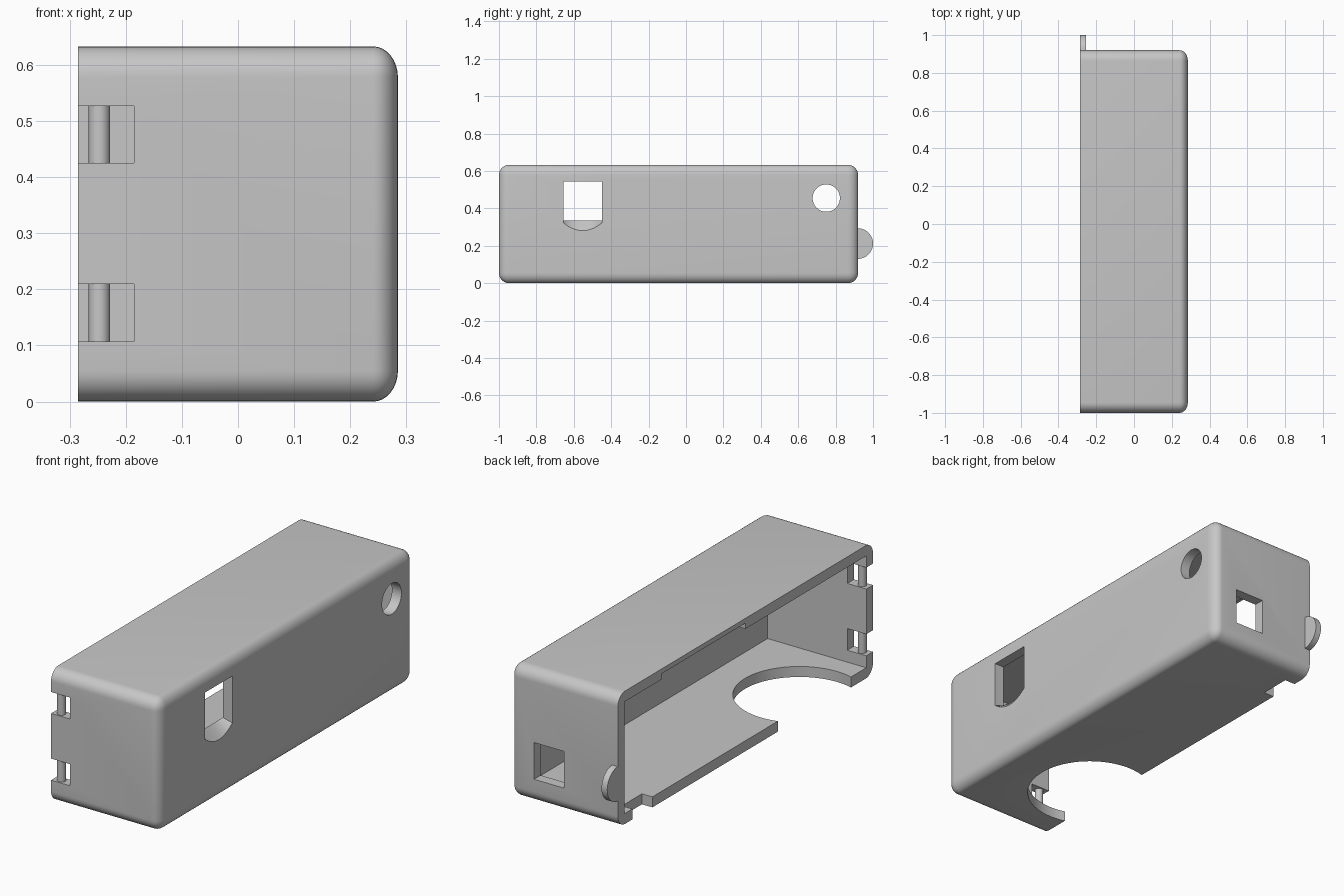
import bpy, bmesh
from math import pi, cos, sin, radians

if "Cube" in bpy.data.objects:
    bpy.data.objects.remove(bpy.data.objects["Cube"])

X0, X1 = -0.285, 0.285      # open side, closed side
Y0, Y1 = -1.0, 0.92
H = 0.633
T = 0.05                    # wall thickness
E = 0.1                     # cutter overshoot

grey = bpy.data.materials.new("plain_grey")
grey.use_nodes = True
grey.diffuse_color = (0.57, 0.57, 0.57, 1)
grey.node_tree.nodes["Principled BSDF"].inputs["Base Color"].default_value = grey.diffuse_color


def finish(name, bm):
    bmesh.ops.recalc_face_normals(bm, faces=bm.faces)
    me = bpy.data.meshes.new(name)
    bm.to_mesh(me)
    bm.free()
    me.materials.append(grey)
    ob = bpy.data.objects.new(name, me)
    bpy.context.collection.objects.link(ob)
    return ob


def loft(name, ring_a, ring_b):
    """Solid between two rings with equal point counts."""
    bm = bmesh.new()
    a = [bm.verts.new(p) for p in ring_a]
    b = [bm.verts.new(p) for p in ring_b]
    bm.faces.new(a)
    bm.faces.new(b[::-1])
    n = len(a)
    for i in range(n):
        j = (i + 1) % n
        bm.faces.new((a[j], a[i], b[i], b[j]))
    return finish(name, bm)


def box(name, x, y, z):
    ring = lambda h: [(x[0], y[0], h), (x[1], y[0], h), (x[1], y[1], h), (x[0], y[1], h)]
    return loft(name, ring(z[0]), ring(z[1]))


def cylinder(name, centre, r, lo, hi, axis, n=64, sweep=2 * pi, start=0):
    """Round or part-round bar along x or z."""
    count = n if sweep == 2 * pi else n + 1
    pts = [(centre[0] + r * cos(start + sweep * i / n),
            centre[1] + r * sin(start + sweep * i / n)) for i in range(count)]
    ring = (lambda h: [(h, *p) for p in pts]) if axis == "x" else (lambda h: [(*p, h) for p in pts])
    return loft(name, ring(lo), ring(hi))


def smooth(ob):
    bpy.ops.object.select_all(action="DESELECT")
    ob.select_set(True)
    bpy.context.view_layer.objects.active = ob
    bpy.ops.object.shade_smooth_by_angle(angle=radians(30))


# Rounded outer case, sharp on the open side, rounding flatter along x
squash = 0.8
bm = bmesh.new()
bmesh.ops.create_cube(bm, size=1)
for v in bm.verts:
    v.co.x *= (X1 - X0) / squash
    v.co.y = v.co.y * (Y1 - Y0) + (Y0 + Y1) / 2
    v.co.z = (v.co.z + 0.5) * H
edges = [e for e in bm.edges if max(v.co.x for v in e.verts) > 0]
bmesh.ops.bevel(bm, geom=edges, offset=0.055, segments=8, profile=0.5, affect="EDGES")
for v in bm.verts:
    v.co.x *= squash
case = finish("case_shell", bm)

cutters = [
    # Inner cavity
    box("cavity_cutter", (X0 - E, X1 - T), (Y0 + T, Y1 - T), (T, H - T)),
    # Side window and round side hole
    box("window_cutter", (X1 - E, X1 + E), (-0.655, -0.45), (0.335, 0.545)),
    cylinder("side_hole_cutter", (0.75, 0.455), 0.073, X1 - E, X1 + E, "x"),
    # Back port
    box("port_cutter", (0.0, 0.157), (Y1 - E, Y1 + E), (0.115, 0.29)),
    # Round bite and small notch in the floor edge
    cylinder("floor_bite_cutter", (X0 + 0.08, -0.56), 0.287, -E, 0.055, "z", 96),
    box("floor_notch_cutter", (X0 - E, X0 + 0.055), (0.66, 0.81), (-E, T + 0.01)),
    # Shallow recess under the top rim
    box("rim_recess_cutter", (X0 - E, X0 + 0.042), (-0.04, 0.59), (H - 2 * T, H - 0.023)),
]

# Scoop under the side window: straight inside, curved outside
n = 16
ys = [-0.655 + 0.205 * i / n for i in range(n + 1)]
sag = lambda y: 0.28 + 0.042 * ((y + 0.5525) / 0.1025) ** 2


def scoop_ring(x, depth):
    low = [(x, y, 0.335 + (sag(y) - 0.335) * depth) for y in ys]
    return low + [(x, ys[-1], 0.4), (x, ys[0], 0.4)]


cutters.append(loft("scoop_cutter", scoop_ring(X1 - T - 0.001, 0), scoop_ring(X1 + 0.001, 1)))

# Hinge slots in the front wall
slots = [(0.107, 0.21), (0.425, 0.527)]
for z in slots:
    cutters.append(box("slot_cutter", (X0 - E, -0.185), (Y0 - E, Y0 + T + 0.01), z))

for c in cutters:
    m = case.modifiers.new(c.name, "BOOLEAN")
    m.operation, m.solver, m.object = "DIFFERENCE", "EXACT", c
bpy.context.view_layer.update()
cut = bpy.data.meshes.new_from_object(case.evaluated_get(bpy.context.evaluated_depsgraph_get()))
case.modifiers.clear()
case.data = cut
for c in cutters:
    bpy.data.objects.remove(c)
smooth(case)

# Hinge pins across the slots
for i, (lo, hi) in enumerate(slots):
    smooth(cylinder(f"hinge_pin_{i + 1}", (-0.247, Y0 + T / 2), 0.019, lo - 0.005, hi + 0.005, "z", 32))

# Half-round latch tab on the back wall
smooth(cylinder("latch_tab", (Y1 - 0.002, 0.212), 0.082, X0, X0 + 0.03, "x", 32, pi, -pi / 2))
